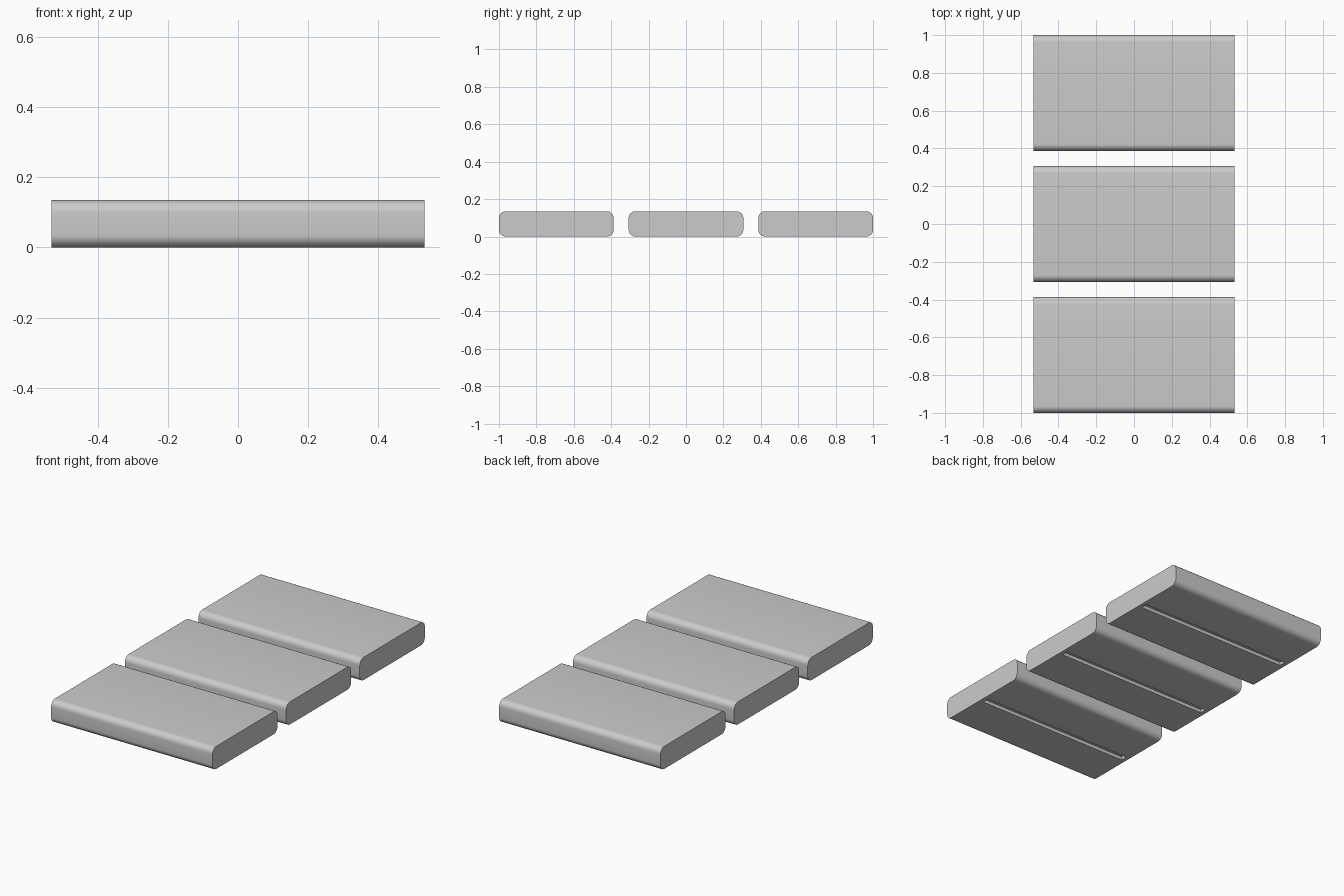
import bpy, bmesh, math
from mathutils import Matrix

if "Cube" in bpy.data.objects:
    bpy.data.objects.remove(bpy.data.objects["Cube"])

LENGTH, WIDTH, HEIGHT = 1.064, 0.613, 0.135
SPACING, RADIUS = 0.6935, 0.036
SLOT = (LENGTH - 0.05, 0.04, 0.04)  # half of the height cuts in


def box(name, size, location, radius=0.0):
    bm = bmesh.new()
    bmesh.ops.create_cube(bm, size=1.0, matrix=Matrix.Diagonal((*size, 1.0)))
    if radius:
        # Round only the long edges that run along x
        long_edges = [e for e in bm.edges
                      if abs(e.verts[0].co.x - e.verts[1].co.x) > 0.5]
        bmesh.ops.bevel(bm, geom=long_edges, offset=radius, segments=8,
                        profile=0.5, affect='EDGES')
    mesh = bpy.data.meshes.new(name)
    bm.to_mesh(mesh)
    bm.free()
    obj = bpy.data.objects.new(name, mesh)
    obj.location = location
    bpy.context.collection.objects.link(obj)
    return obj


for i, label in enumerate(("front", "middle", "back")):
    y = (i - 1) * SPACING
    # Rounded slab
    slab = box(label + "_slab", (LENGTH, WIDTH, HEIGHT), (0, y, HEIGHT / 2), RADIUS)
    # Shallow slot along the underside
    cutter = box(label + "_slot_cutter", SLOT, (0, y, 0))
    cutter.hide_render = True
    mod = slab.modifiers.new("slot", 'BOOLEAN')
    mod.operation = 'DIFFERENCE'
    mod.solver = 'EXACT'
    mod.object = cutter

    bpy.ops.object.select_all(action='DESELECT')
    slab.select_set(True)
    bpy.context.view_layer.objects.active = slab
    bpy.ops.object.modifier_apply(modifier=mod.name)
    bpy.data.objects.remove(cutter)
    bpy.ops.object.shade_smooth_by_angle(angle=math.radians(30))
